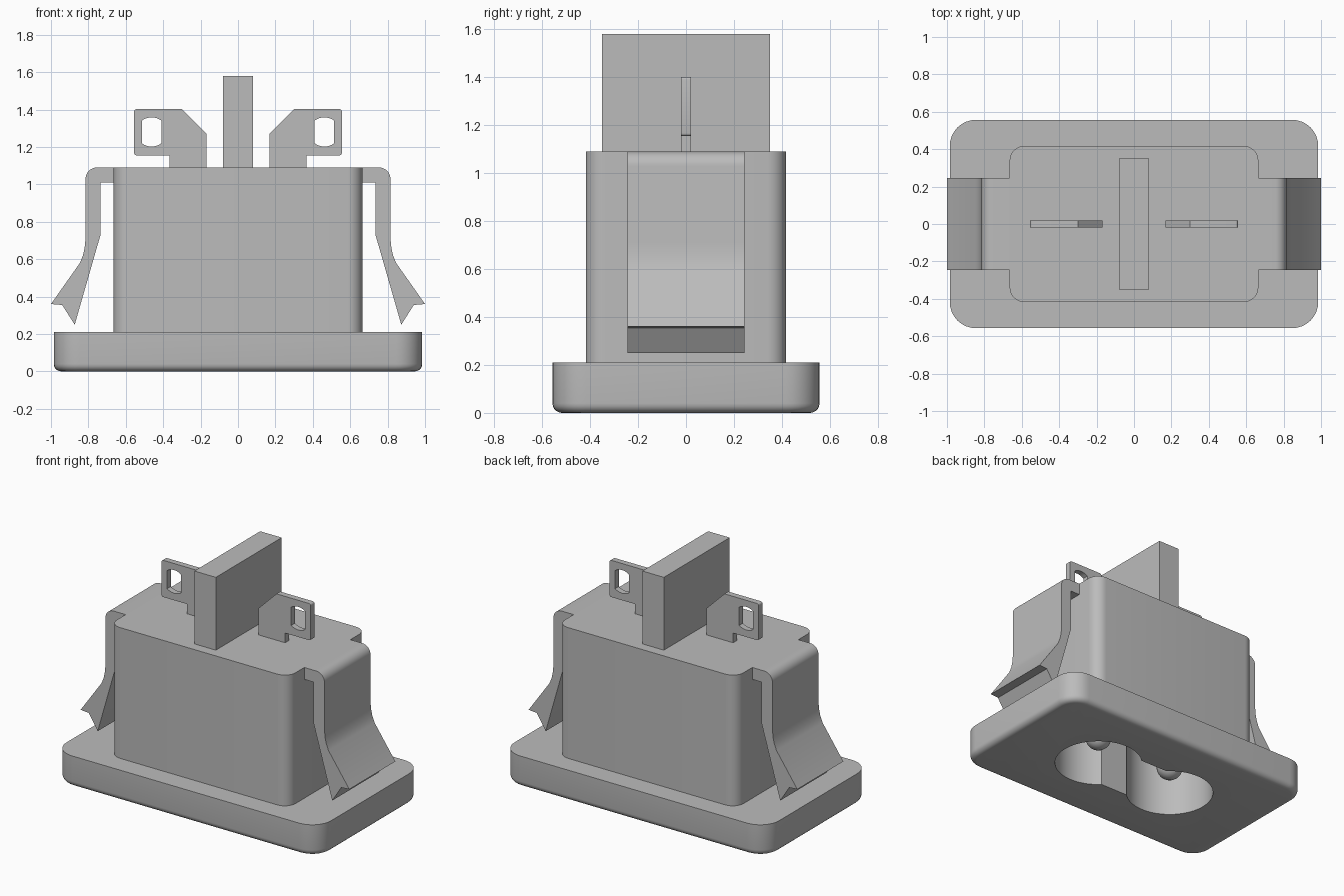
import bpy, bmesh
from math import pi, sin, cos, sqrt, atan2, radians

if "Cube" in bpy.data.objects:
    bpy.data.objects.remove(bpy.data.objects["Cube"])

grey = bpy.data.materials.new("plain grey")
grey.use_nodes = True
COLOUR = (0.5, 0.5, 0.5, 1)
grey.diffuse_color = COLOUR
grey.node_tree.nodes["Principled BSDF"].inputs["Base Color"].default_value = COLOUR


def arc(cx, cy, r, a0, a1, n=8):
    return [(cx + r * cos(a0 + (a1 - a0) * i / n),
             cy + r * sin(a0 + (a1 - a0) * i / n)) for i in range(n + 1)]


def rounded_rect(hx, hy, r, n=8):
    pts = []
    for k, (sx, sy) in enumerate([(1, 1), (-1, 1), (-1, -1), (1, -1)]):
        pts += arc(sx * (hx - r), sy * (hy - r), r, k * pi / 2, (k + 1) * pi / 2, n)
    return pts


def prism(name, pts, lo, hi, axis="z"):
    """Extrude a 2D outline along z, or an xz outline along y."""
    bm = bmesh.new()
    place = (lambda u, v, w: (u, v, w)) if axis == "z" else (lambda u, v, w: (u, w, v))
    a = [bm.verts.new(place(u, v, lo)) for u, v in pts]
    b = [bm.verts.new(place(u, v, hi)) for u, v in pts]
    bm.faces.new(a)
    bm.faces.new(b)
    for i in range(len(a)):
        j = (i + 1) % len(a)
        bm.faces.new((a[i], a[j], b[j], b[i]))
    bmesh.ops.recalc_face_normals(bm, faces=bm.faces)
    return make(name, bm)


def make(name, bm):
    mesh = bpy.data.meshes.new(name)
    bm.to_mesh(mesh)
    bm.free()
    mesh.materials.append(grey)
    ob = bpy.data.objects.new(name, mesh)
    bpy.context.collection.objects.link(ob)
    return ob


def cut(ob, cutter):
    mod = ob.modifiers.new("cut", "BOOLEAN")
    mod.operation, mod.solver, mod.object = "DIFFERENCE", "EXACT", cutter
    activate(ob)
    bpy.ops.object.modifier_apply(modifier=mod.name)


def activate(ob):
    bpy.ops.object.select_all(action="DESELECT")
    ob.select_set(True)
    bpy.context.view_layer.objects.active = ob


def smooth(ob):
    activate(ob)
    bpy.ops.object.shade_smooth_by_angle(angle=radians(32))


# Flange with a rounded lower rim
flange = prism("flange", rounded_rect(0.985, 0.557, 0.14), 0, 0.21)
bm = bmesh.new()
bm.from_mesh(flange.data)
rim = [e for e in bm.edges if all(v.co.z < 0.01 for v in e.verts)]
bmesh.ops.bevel(bm, geom=rim, offset=0.04, segments=5, profile=0.5, affect="EDGES")
bm.to_mesh(flange.data)
bm.free()

# Housing above the flange
housing = prism("housing", rounded_rect(0.665, 0.418, 0.08), 0.21, 1.09)

# Figure-eight socket opening
R, C, W = 0.28, 0.3, 0.2
a = pi - atan2(W, sqrt(R * R - W * W))
outline = arc(C, 0, R, -a, a, 32) + arc(-C, 0, R, pi - a, pi + a, 32)
socket = prism("socket_cutter", outline, -0.1, 0.85)
socket.hide_render = True
cut(flange, socket)
cut(housing, socket)
bpy.data.objects.remove(socket)
smooth(flange)
smooth(housing)

# Central divider blade
prism("divider", [(-0.08, -0.35), (0.08, -0.35), (0.08, 0.35), (-0.08, 0.35)], 1.09, 1.58)

# Outlines for the parts found on both sides
clip_outline = ([(0.66, 1.01), (0.66, 1.09)] + arc(0.755, 1.03, 0.06, pi / 2, 0)
                + [(0.815, 0.71), (0.82, 0.66), (0.829, 0.62), (0.845, 0.58),
                   (1.0, 0.36), (0.94, 0.355), (0.873, 0.25), (0.735, 0.73), (0.735, 1.01)])
tab_outline = ([(0.168, 1.09), (0.168, 1.27), (0.3, 1.402)]
               + arc(0.543, 1.39, 0.012, pi / 2, 0, 4)
               + arc(0.543, 1.167, 0.012, 0, -pi / 2, 4)
               + [(0.365, 1.155), (0.365, 1.09)])
hole_outline = (arc(0.462, 1.27, 0.088, radians(54), radians(126))
                + arc(0.462, 1.29, 0.088, radians(234), radians(306)))

for side, s in (("left", 1), ("right", -1)):
    flip = lambda pts: [(s * x, z) for x, z in pts]
    # Spring clip
    smooth(prism(side + "_clip", flip(clip_outline), -0.245, 0.245, "y"))
    # Solder tab with its hole
    tab = prism(side + "_solder_tab", flip(tab_outline), -0.02, 0.02, "y")
    hole = prism("hole_cutter", flip(hole_outline), -0.1, 0.1, "y")
    cut(tab, hole)
    bpy.data.objects.remove(hole)
    smooth(tab)
    # Round-tipped contact pin
    bm = bmesh.new()
    bmesh.ops.create_uvsphere(bm, u_segments=24, v_segments=12, radius=0.085)
    for v in bm.verts:
        v.co.z += 0.19 if v.co.z < 0.001 else 0.7
        v.co.x += s * C
    pin = make(side + "_pin", bm)
    smooth(pin)
